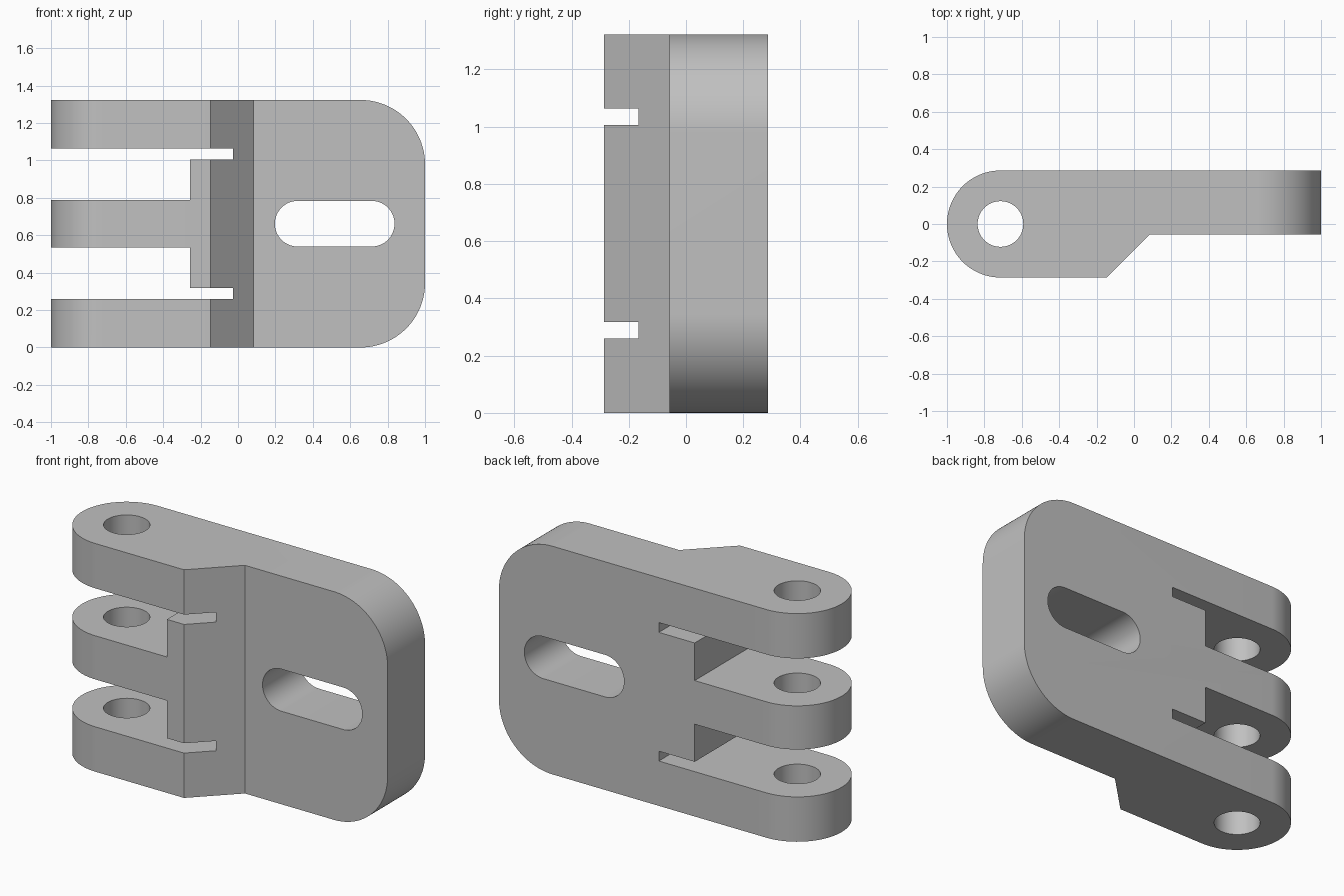
import bpy, bmesh
from math import sin, cos, radians, pi

if "Cube" in bpy.data.objects:
    bpy.data.objects.remove(bpy.data.objects["Cube"])

HEIGHT, HALF = 1.323, 0.286       # height and half thickness
MID = HEIGHT / 2
PIN_X, HOLE_R = -0.714, 0.122
CORNER_R = 0.345

grey = bpy.data.materials.new("plain grey")
grey.use_nodes = True
GREY = (0.53, 0.53, 0.53, 1)
grey.diffuse_color = GREY
grey.node_tree.nodes["Principled BSDF"].inputs["Base Color"].default_value = GREY


def arc(cx, cy, r, start, end, steps=32):
    angles = [radians(start + (end - start) * i / steps) for i in range(steps + 1)]
    return [(cx + r * cos(a), cy + r * sin(a)) for a in angles]


def prism(name, outline, lo, hi, upright=True):
    """Extrude an outline along z (upright) or, drawn in x-z, along y."""
    bm = bmesh.new()
    place = (lambda u, v: (u, v, lo)) if upright else (lambda u, v: (u, lo, v))
    face = bm.faces.new([bm.verts.new(place(u, v)) for u, v in outline])
    grown = bmesh.ops.extrude_face_region(bm, geom=[face])["geom"]
    shift = (0, 0, hi - lo) if upright else (0, hi - lo, 0)
    bmesh.ops.translate(bm, vec=shift,
                        verts=[g for g in grown if isinstance(g, bmesh.types.BMVert)])
    bmesh.ops.recalc_face_normals(bm, faces=bm.faces)
    mesh = bpy.data.meshes.new(name)
    bm.to_mesh(mesh)
    bm.free()
    mesh.materials.append(grey)
    obj = bpy.data.objects.new(name, mesh)
    bpy.context.collection.objects.link(obj)
    return obj


def carve(target, tool, operation="DIFFERENCE"):
    mod = target.modifiers.new(tool.name, "BOOLEAN")
    mod.operation, mod.solver, mod.object = operation, "EXACT", tool
    bpy.context.view_layer.objects.active = target
    bpy.ops.object.modifier_apply(modifier=mod.name)
    bpy.data.objects.remove(tool)


# Body: rounded hinge end, thick knuckle, chamfer down to a thin plate
body = prism("hinge_leaf",
             arc(PIN_X, 0, HALF, 90, 270, 48)
             + [(-0.146, -HALF), (0.084, -0.057), (1, -0.057), (1, HALF)],
             0, HEIGHT)

# Round the two outer corners of the plate
cx = 1 - CORNER_R
carve(body, prism("plate_outline",
                  [(-1.2, HEIGHT), (-1.2, 0)]
                  + arc(cx, CORNER_R, CORNER_R, -90, 0)
                  + arc(cx, HEIGHT - CORNER_R, CORNER_R, 0, 90),
                  -0.5, 0.5, upright=False), "INTERSECT")

# Gaps between the fingers, each with a narrow slit at its outer side
gap = [(-1.2, 0.26), (-0.026, 0.26), (-0.026, 0.317),
       (-0.256, 0.317), (-0.256, 0.535), (-1.2, 0.535)]
carve(body, prism("lower_gap", gap, -0.5, 0.5, upright=False))
carve(body, prism("upper_gap", [(x, HEIGHT - z) for x, z in gap],
                  -0.5, 0.5, upright=False))

# Pin hole through all three fingers
carve(body, prism("pin_hole", arc(PIN_X, 0, HOLE_R, 0, 360, 64)[:-1], -0.2, 1.6))

# Long screw slot through the plate
carve(body, prism("screw_slot",
                  arc(0.319, MID, HOLE_R, 90, 270) + arc(0.715, MID, HOLE_R, -90, 90),
                  -0.5, 0.5, upright=False))

# Smooth the curved walls, keep the hard edges
bpy.ops.object.select_all(action="DESELECT")
body.select_set(True)
bpy.context.view_layer.objects.active = body
bpy.ops.object.shade_smooth_by_angle(angle=pi / 6)
